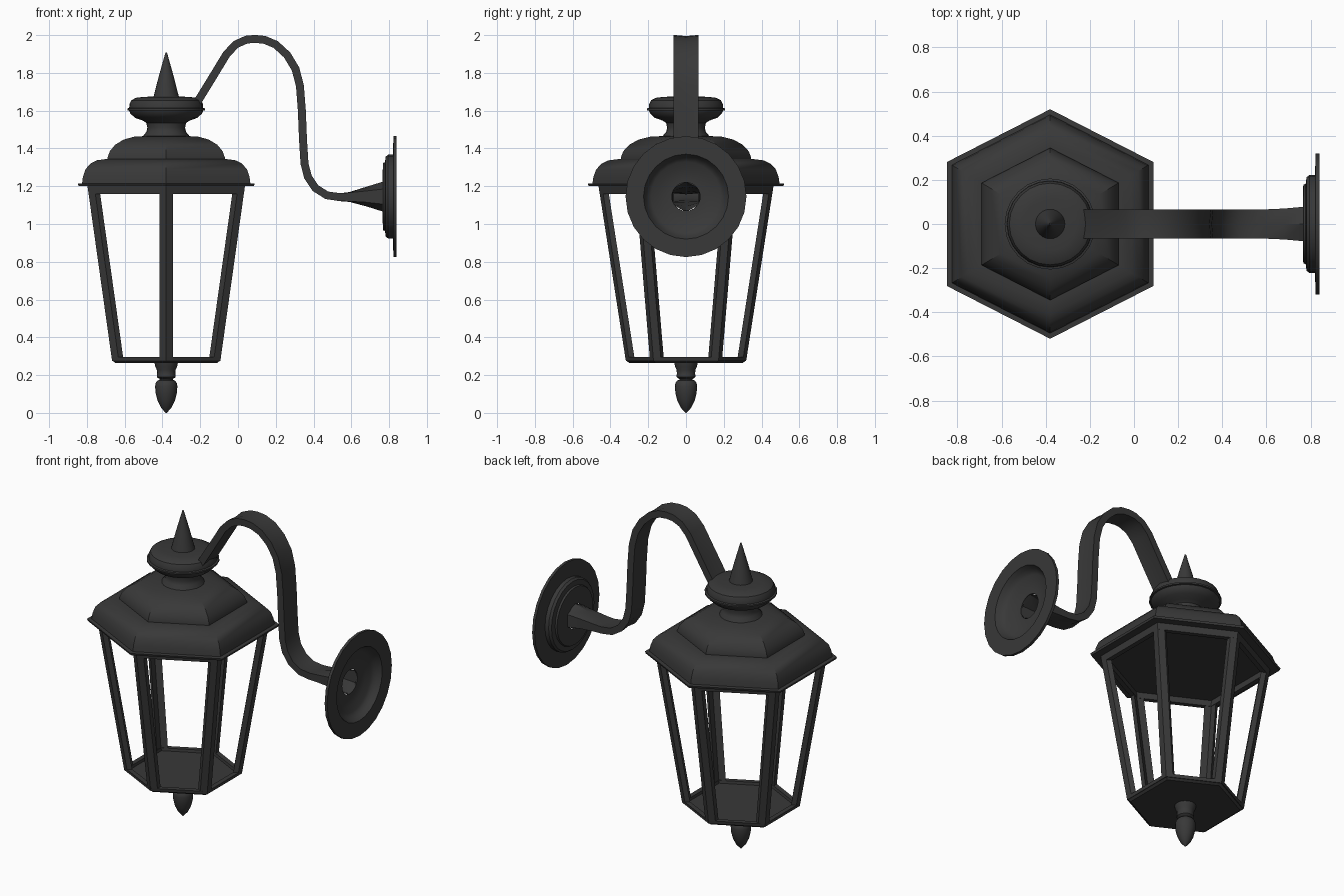
import bpy, bmesh, math
from mathutils import Vector

if "Cube" in bpy.data.objects:
    bpy.data.objects.remove(bpy.data.objects["Cube"])

CX = -0.38      # lantern axis
PLATE_Z = 1.145  # wall plate axis height

iron = bpy.data.materials.new("dark_iron")
iron.diffuse_color = (0.04, 0.04, 0.04, 1)
iron.use_nodes = True
iron.node_tree.nodes["Principled BSDF"].inputs["Base Color"].default_value = iron.diffuse_color


def loft(name, rings, cap_start=True, cap_end=True, wrap=False, angle=35):
    """Skin a list of equal-length rings of points."""
    bm = bmesh.new()
    vs = [[bm.verts.new(p) for p in ring] for ring in rings]
    n = len(vs[0])
    pairs = list(zip(vs, vs[1:])) + ([(vs[-1], vs[0])] if wrap else [])
    for a, b in pairs:
        for i in range(n):
            j = (i + 1) % n
            bm.faces.new((a[i], a[j], b[j], b[i]))
    if cap_start and not wrap:
        bm.faces.new(vs[0])
    if cap_end and not wrap:
        bm.faces.new(vs[-1])
    bmesh.ops.recalc_face_normals(bm, faces=bm.faces)
    me = bpy.data.meshes.new(name)
    bm.to_mesh(me)
    bm.free()
    me.materials.append(iron)
    ob = bpy.data.objects.new(name, me)
    bpy.context.collection.objects.link(ob)
    bpy.ops.object.select_all(action='DESELECT')
    ob.select_set(True)
    bpy.context.view_layer.objects.active = ob
    bpy.ops.object.shade_smooth_by_angle(angle=math.radians(angle))
    return ob


def hexagon(r, z):
    """Hexagon with corners on +-y, flats on +-x."""
    shape = [(0, 1), (-.9, .54), (-.9, -.54), (0, -1), (.9, -.54), (.9, .54)]
    return [Vector((CX + x * r, y * r, z)) for x, y in shape]


def circle_z(r, z, n=24):
    return [(CX + r * math.cos(2 * math.pi * i / n), r * math.sin(2 * math.pi * i / n), z)
            for i in range(n)]


def circle_x(r, x, n=24):
    return [(x, r * math.cos(2 * math.pi * i / n), PLATE_Z + r * math.sin(2 * math.pi * i / n))
            for i in range(n)]


# Two-tier hexagonal roof (radius, height)
lower = [(.515, 1.2), (.52, 1.213), (.495, 1.215), (.49, 1.25), (.475, 1.29),
         (.445, 1.32), (.41, 1.337), (.36, 1.343), (.32, 1.343)]
upper = [(.345, 1.335), (.345, 1.352), (.332, 1.385), (.3, 1.42),
         (.25, 1.447), (.19, 1.462), (.1, 1.467)]
loft("roof_lower_tier", [hexagon(r, z) for r, z in lower], angle=30)
loft("roof_upper_tier", [hexagon(r, z) for r, z in upper], angle=30)

# Round neck, collar and spike
neck = [(.125, 1.455), (.12, 1.47), (.105, 1.487), (.1, 1.51), (.105, 1.535), (.125, 1.548),
        (.165, 1.562), (.19, 1.585), (.196, 1.6), (.206, 1.602), (.206, 1.612), (.196, 1.615),
        (.195, 1.635), (.185, 1.655), (.16, 1.668), (.12, 1.673), (.06, 1.675)]
loft("roof_collar", [circle_z(r, z) for r, z in neck])
loft("roof_spike", [circle_z(r, z) for r, z in [(.068, 1.67), (.04, 1.78), (.004, 1.908)]])

# Cage: six tapered corner posts with V-shaped section
def post_section(r, z, k):
    h = hexagon(r, z)
    p, a, b = h[k], h[(k + 1) % 6], h[k - 1]
    inward = (Vector((CX, 0, z)) - p).normalized() * .03
    pa, pb = p + (a - p).normalized() * .04, p + (b - p).normalized() * .04
    return [p, pa, pa + inward, p + inward, pb + inward, pb]


for k in range(6):
    loft(f"corner_post_{k + 1}", [post_section(.463, 1.2, k), post_section(.32, .285, k)])

# Cage rails and floor
loft("top_rail", [hexagon(r, z) for r, z in
                  [(.463, 1.2), (.457, 1.16), (.425, 1.16), (.43, 1.2)]], wrap=True)
loft("bottom_rail", [hexagon(r, z) for r, z in
                     [(.318, .275), (.322, .295), (.29, .295), (.287, .275)]], wrap=True)
loft("floor_plate", [hexagon(r, z) for r, z in [(.3, .264), (.318, .278)]])

# Hanging finial: cup and acorn
cup = [(.062, .266), (.058, .245), (.05, .228), (.048, .205), (.05, .2), (.05, .19),
       (.044, .185), (.035, .18), (.035, .174), (.046, .172), (.056, .158), (.059, .14),
       (.056, .105), (.046, .065), (.028, .028), (.003, 0)]
loft("bottom_finial", [circle_z(r, z, 16) for r, z in cup])

# Swan-neck arm: x, z, half width, half thickness at edge and at middle
strap = [(-.225, 1.63), (-.145, 1.76), (-.06, 1.9), (-.01, 1.952), (.045, 1.976), (.09, 1.98),
         (.14, 1.975), (.2, 1.95), (.26, 1.895), (.305, 1.82), (.328, 1.73), (.338, 1.6),
         (.344, 1.45), (.352, 1.32), (.37, 1.25), (.41, 1.19), (.47, 1.152), (.54, 1.142)]
path = [(x, z, .066, .021, .015) for x, z in strap]
path += [(.59, 1.143, .066, .023, .026), (.68, PLATE_Z, .07, .03, .052),
         (.77, PLATE_Z, .078, .04, .08)]
rings = []
for i, (x, z, w, e, c) in enumerate(path):
    q0, q1 = path[max(i - 1, 0)], path[min(i + 1, len(path) - 1)]
    t = Vector((q1[0] - q0[0], 0, q1[1] - q0[1])).normalized()
    nrm = Vector((-t.z, 0, t.x))
    sec = [(-w, e), (0, c), (w, e), (w, -e), (0, -c), (-w, -e)]
    rings.append([Vector((x, y, z)) + nrm * d for y, d in sec])
loft("swan_neck_arm", rings, cap_end=False)

# Stepped wall plate, hollow at the back (radius, x)
plate = [(.32, .84), (.32, .823), (.222, .82), (.222, .795), (.212, .782), (.182, .778),
         (.178, .767), (.075, .765), (.075, .773), (.15, .775), (.17, .787), (.185, .79),
         (.2, .8), (.212, .815), (.225, .84)]
loft("wall_plate", [circle_x(r, x) for r, x in plate], wrap=True)
